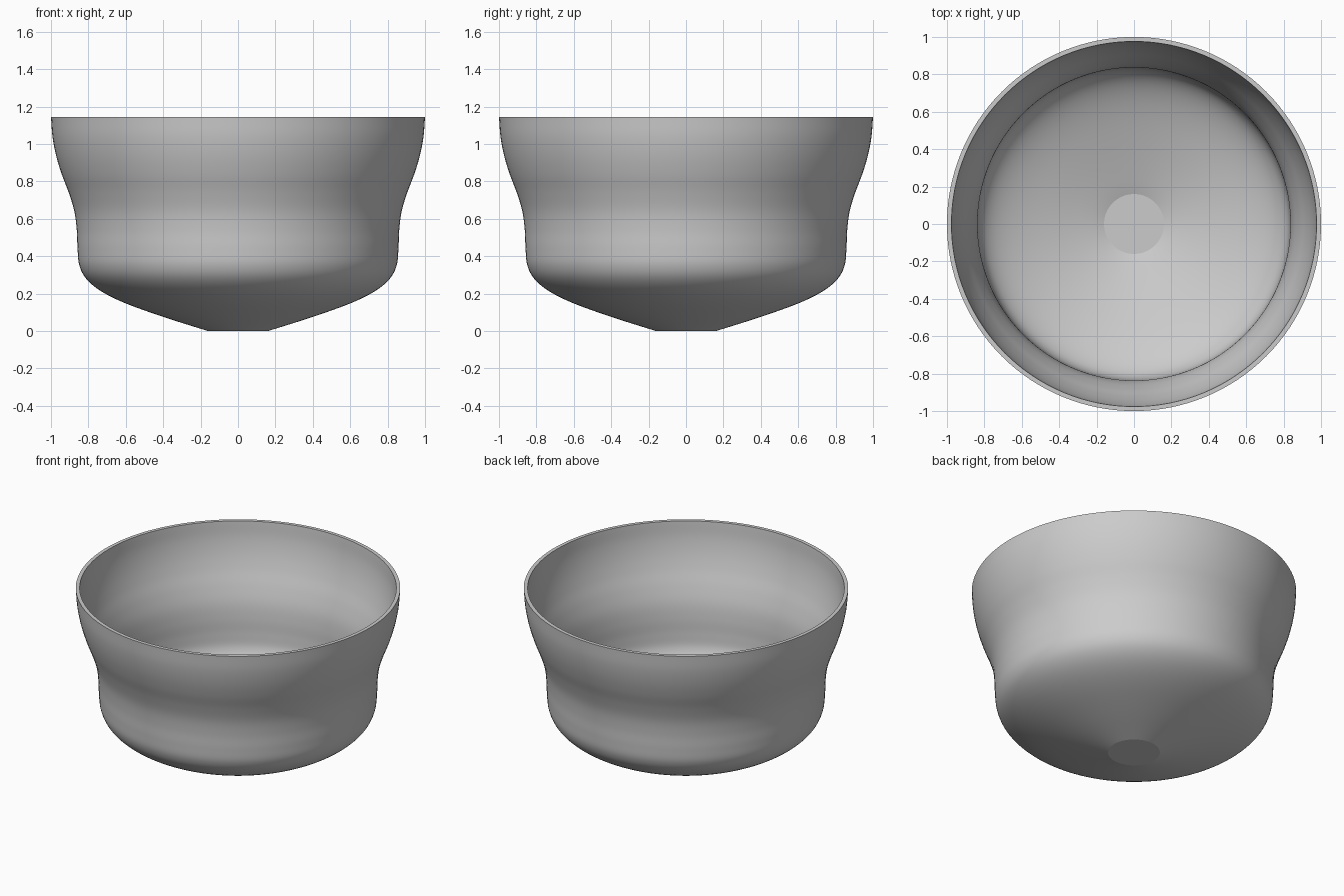
import bpy, bmesh, math
from mathutils import Vector

if "Cube" in bpy.data.objects:
    bpy.data.objects.remove(bpy.data.objects["Cube"], do_unlink=True)

SEGMENTS = 128
WALL = 0.024

# Outer wall profile as (radius, height), from foot to rim
KEYS = [(0.16, 0), (0.40, 0.076), (0.60, 0.148), (0.73, 0.212), (0.81, 0.278),
        (0.848, 0.35), (0.858, 0.44), (0.862, 0.54), (0.875, 0.64), (0.905, 0.74),
        (0.943, 0.84), (0.973, 0.94), (0.992, 1.04), (1.0, 1.145)]


def smooth_curve(keys, steps=6):
    """Catmull-Rom curve through the key points."""
    p = [Vector(k) for k in keys]
    p = [2 * p[0] - p[1]] + p + [2 * p[-1] - p[-2]]
    out = []
    for a, b, c, d in zip(p, p[1:], p[2:], p[3:]):
        for i in range(steps):
            t = i / steps
            out.append(0.5 * (2 * b + (c - a) * t + (2 * a - 5 * b + 4 * c - d) * t ** 2
                              + (3 * b - a - 3 * c + d) * t ** 3))
    return out + [p[-2]]


def inset_curve(pts, dist):
    """Offset the curve towards the inside of the bowl."""
    out = []
    for i, q in enumerate(pts):
        d = (pts[min(i + 1, len(pts) - 1)] - pts[max(i - 1, 0)]).normalized()
        out.append(q + dist * Vector((-d.y, d.x)))
    out[0] = Vector((pts[0].x, dist))
    out[-1].y = pts[-1].y
    return out


# Lathe the closed wall section, then cap the foot outside and inside
outer = smooth_curve(KEYS)
section = outer + inset_curve(outer, WALL)[::-1]
bm = bmesh.new()
rings = []
for r, z in section:
    rings.append([bm.verts.new((r * math.cos(a), r * math.sin(a), z))
                  for a in (math.tau * k / SEGMENTS for k in range(SEGMENTS))])
for low, high in zip(rings, rings[1:]):
    for k in range(SEGMENTS):
        n = (k + 1) % SEGMENTS
        bm.faces.new((low[k], low[n], high[n], high[k]))
bm.faces.new(rings[0][::-1])
bm.faces.new(rings[-1])
bmesh.ops.recalc_face_normals(bm, faces=bm.faces)
mesh = bpy.data.meshes.new("bowl")
bm.to_mesh(mesh)
bm.free()

# Plain grey material
grey = bpy.data.materials.new("plain grey")
grey.use_nodes = True
colour = (0.6, 0.6, 0.6, 1)
grey.diffuse_color = colour
grey.node_tree.nodes["Principled BSDF"].inputs["Base Color"].default_value = colour
mesh.materials.append(grey)

bowl = bpy.data.objects.new("bowl", mesh)
bpy.context.collection.objects.link(bowl)
bpy.context.view_layer.objects.active = bowl
bowl.select_set(True)
bpy.ops.object.shade_smooth_by_angle(angle=math.radians(14))
